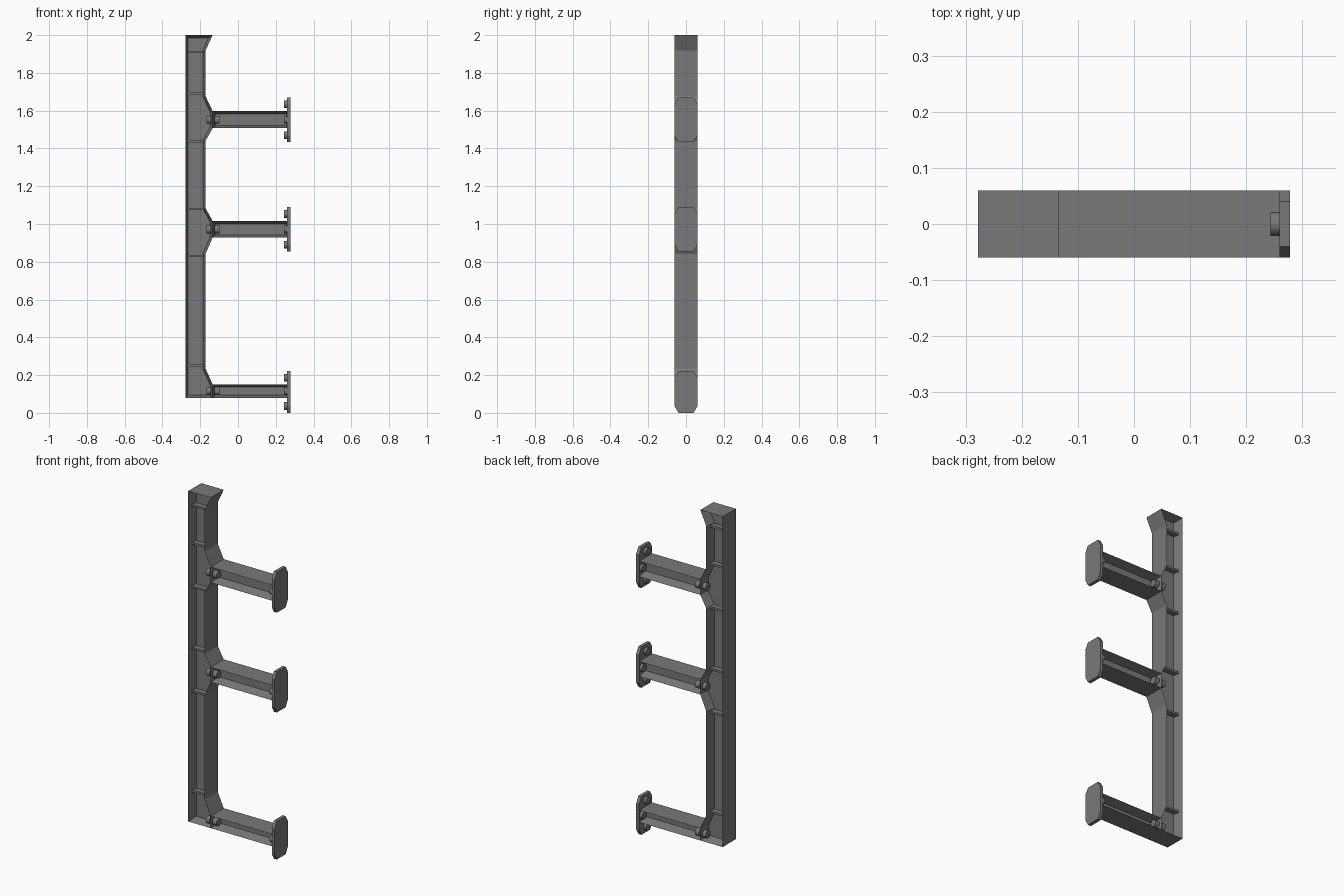
import bpy, bmesh, math
from mathutils import Matrix

cube = bpy.data.objects.get("Cube")
if cube:
    bpy.data.objects.remove(cube, do_unlink=True)

grey = bpy.data.materials.new("matte_grey")
grey.use_nodes = True
colour = (0.19, 0.19, 0.19, 1)
grey.diffuse_color = colour
grey.node_tree.nodes["Principled BSDF"].inputs["Base Color"].default_value = colour

HALF = 0.06     # half depth of the frame
WEB = 0.005     # half thickness of the central web
WALL = 0.014    # flange thickness
LEFT, INNER, NOSE = -0.278, -0.172, -0.134
PAD_IN, PAD_OUT = 0.259, 0.278


def finish(bm, name):
    bmesh.ops.recalc_face_normals(bm, faces=bm.faces[:])
    mesh = bpy.data.meshes.new(name)
    bm.to_mesh(mesh)
    bm.free()
    mesh.materials.append(grey)
    obj = bpy.data.objects.new(name, mesh)
    bpy.context.collection.objects.link(obj)
    return obj


def prism(bm, points, vector):
    face = bm.faces.new([bm.verts.new(p) for p in points])
    out = bmesh.ops.extrude_face_region(bm, geom=[face])
    verts = [g for g in out["geom"] if isinstance(g, bmesh.types.BMVert)]
    bmesh.ops.translate(bm, verts=verts, vec=vector)


def flanged_beam(name, outline):
    """Closed rim around a thin central web, from an x-z outline."""
    bm = bmesh.new()
    prism(bm, [(x, -HALF, z) for x, z in outline], (0, 2 * HALF, 0))
    bmesh.ops.recalc_face_normals(bm, faces=bm.faces[:])
    caps = [f for f in bm.faces if abs(f.normal.y) > 0.9]
    bmesh.ops.inset_individual(bm, faces=caps, thickness=WALL, use_even_offset=True)
    for f in caps:
        for v in f.verts:
            v.co.y = math.copysign(WEB, v.co.y)
    return finish(bm, name)


def box(name, x0, x1, y, z0, z1):
    bm = bmesh.new()
    prism(bm, [(x0, -y, z0), (x1, -y, z0), (x1, -y, z1), (x0, -y, z1)], (0, 2 * y, 0))
    return finish(bm, name)


def bolt(name, x0, x1, y, z):
    bm = bmesh.new()
    place = Matrix.Translation(((x0 + x1) / 2, y, z)) @ Matrix.Rotation(math.pi / 2, 4, 'Y')
    bmesh.ops.create_cone(bm, cap_ends=True, segments=20, radius1=0.021,
                          radius2=0.021, depth=x1 - x0, matrix=place)
    obj = finish(bm, name)
    bpy.ops.object.select_all(action='DESELECT')
    obj.select_set(True)
    bpy.context.view_layer.objects.active = obj
    bpy.ops.object.shade_smooth_by_angle(angle=math.radians(35))


# Upright post with a hooked top and a flared seat for each arm
flanged_beam("post", [
    (LEFT, 0.08), (NOSE, 0.08), (NOSE, 0.15), (INNER, 0.235),
    (INNER, 0.842), (NOSE, 0.928), (NOSE, 1.015), (INNER, 1.083),
    (INNER, 1.44), (NOSE, 1.507), (NOSE, 1.597), (INNER, 1.677),
    (INNER, 1.918), (NOSE, 2.0), (LEFT, 2.0)])

# Short stiffening ribs across the web
for z in (0.25, 0.83, 1.08, 1.438, 1.69, 1.91):
    box("post_rib", LEFT + 0.008, INNER - 0.008, 0.036, z - 0.006, z + 0.006)

# Arms, end pads and bolts
arms = {"lower": (0.08, 0.15, 0.0, 0.222),
        "middle": (0.928, 1.015, 0.854, 1.09),
        "upper": (1.507, 1.597, 1.434, 1.67)}
for level, (low, high, pad_low, pad_high) in arms.items():
    flanged_beam(level + "_arm", [(NOSE, low), (PAD_IN + 0.012, low),
                                  (PAD_IN + 0.012, high), (NOSE, high)])
    # Pad: upright plate with clipped corners
    bm = bmesh.new()
    cy, cz = 0.04, 0.035
    half = [(-cy, pad_low), (cy, pad_low), (HALF, pad_low + cz), (HALF, pad_high - cz),
            (cy, pad_high), (-cy, pad_high), (-HALF, pad_high - cz), (-HALF, pad_low + cz)]
    prism(bm, [(PAD_IN, y, z) for y, z in half], (PAD_OUT - PAD_IN, 0, 0))
    finish(bm, level + "_pad")

    for z in (pad_low + 0.036, pad_high - 0.036):
        bolt(level + "_pad_bolt", PAD_IN - 0.016, PAD_IN + 0.004, 0, z)
    mid = (low + high) / 2
    for y in (-0.037, 0.037):
        bolt(level + "_arm_end_bolt", PAD_IN - 0.016, PAD_IN + 0.004, y, mid)
        bolt(level + "_root_bolt", NOSE - 0.033, NOSE - 0.01, y, mid)
        bolt(level + "_root_nut", NOSE + 0.01, NOSE + 0.036, y, mid)
